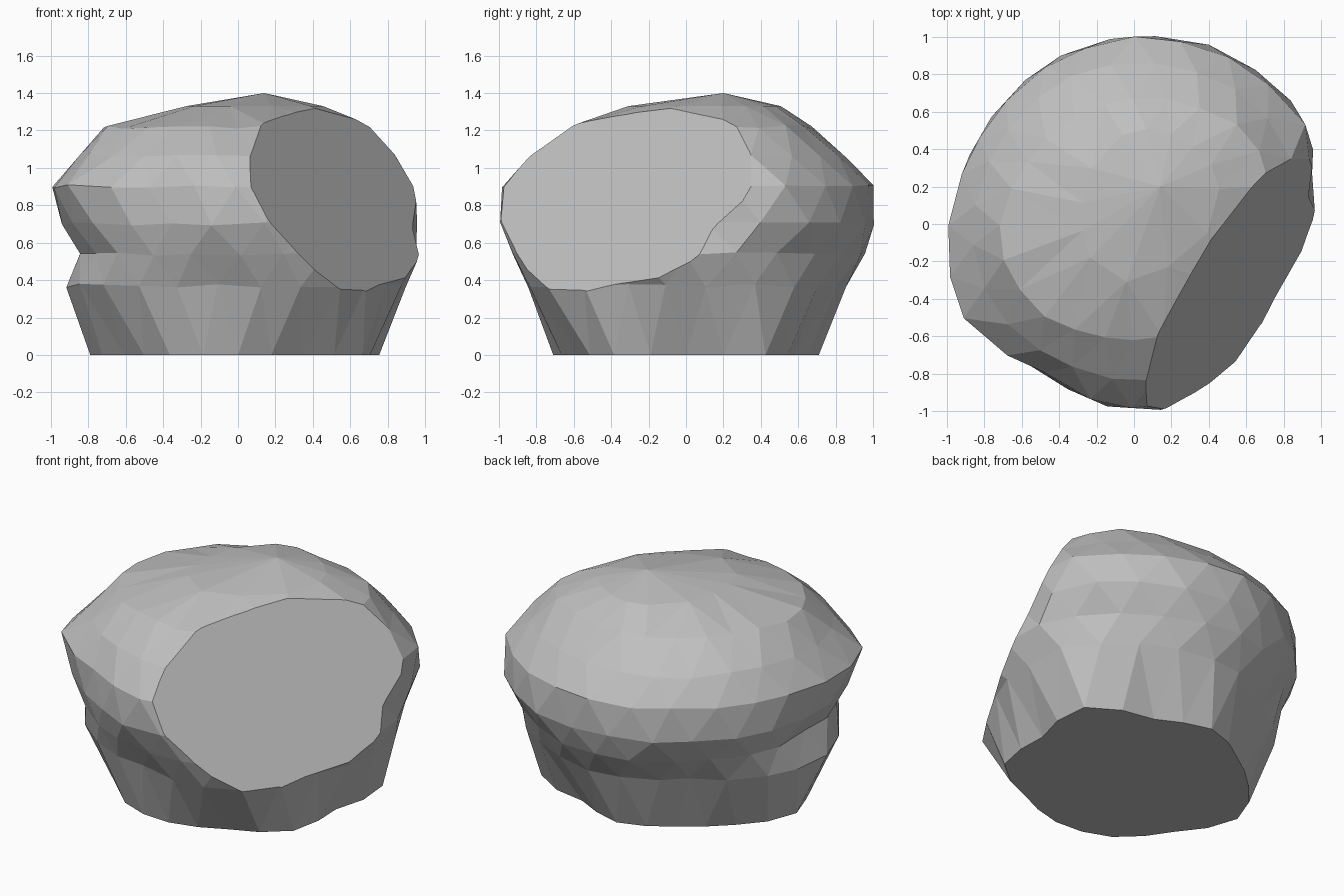
import bpy
import bmesh
import math
import random
from mathutils import Vector

random.seed(4)
SEGMENTS = 24

default_cube = bpy.data.objects.get("Cube")
if default_cube:
    bpy.data.objects.remove(default_cube, do_unlink=True)

# Stone colour
stone = bpy.data.materials.new("grey stone")
stone.use_nodes = True
grey = (0.52, 0.52, 0.52, 1)
stone.diffuse_color = grey
stone.node_tree.nodes["Principled BSDF"].inputs["Base Color"].default_value = grey

# Cross-sections: height, then radius in hundredths every thirty degrees from +x
sections = [
    (0.00, "70 85 67 71 64 68 79 70 73 71 68 77"),
    (0.37, "89 94 87 86 78 84 93 91 84 83 92 85"),
    (0.54, "98 98 95 95 89 87 85 89 90 92 98 98"),
    (0.70, "91 107 104 101 97 95 94 97 94 101 99 99"),
    (0.90, "92 105 102 100 96 95 99 103 93 99 99 99"),
    (1.06, "89 91 89 87 85 85 86 86 83 84 90 93"),
    (1.22, "71 78 72 67 65 66 71 71 65 62 64 66"),
    (1.33, "42 51 52 50 40 31 28 29 31 31 29 32"),
]


def radius_at(values, turn):
    """Smoothly interpolate a closed list of radii, turn running from 0 to 1."""
    count = len(values)
    place = (turn % 1) * count
    i, t = int(place), place % 1
    a, b, c, d = (values[(i + k) % count] for k in (-1, 0, 1, 2))
    return b + t / 2 * (c - a + t * (2*a - 5*b + 4*c - d + t * (3*(b - c) + d - a)))


def jitter(size):
    return random.uniform(-size, size)


def add_section(bm, index, height, text):
    values = [int(word) / 100 for word in text.split()]
    ring = []
    wobble = 0 if index in (0, len(sections) - 1) else 0.01
    for step in range(SEGMENTS):
        turn = (step + 0.5 * (index % 2) + jitter(wobble * 8)) / SEGMENTS
        angle = turn * math.tau
        r = radius_at(values, turn) + jitter(wobble)
        z = height + jitter(wobble)
        ring.append(bm.verts.new((r * math.cos(angle), r * math.sin(angle), z)))
    return ring


def bridge(bm, lower, upper, shifted):
    """Join two staggered rings with a strip of triangles."""
    for i in range(SEGMENTS):
        j = (i + 1) % SEGMENTS
        if shifted:
            bm.faces.new((lower[i], upper[j], upper[i]))
            bm.faces.new((lower[i], lower[j], upper[j]))
        else:
            bm.faces.new((lower[i], lower[j], upper[i]))
            bm.faces.new((lower[j], upper[j], upper[i]))


def slice_flat(bm, point, normal):
    """Slice off everything beyond a plane and close it with one flat face."""
    geometry = bm.verts[:] + bm.edges[:] + bm.faces[:]
    bmesh.ops.bisect_plane(bm, geom=geometry, plane_co=point, plane_no=normal,
                           clear_outer=True)
    rim = [edge for edge in bm.edges if edge.is_boundary]
    bmesh.ops.holes_fill(bm, edges=rim, sides=0)


# Faceted body
bm = bmesh.new()
rings = [add_section(bm, i, *section) for i, section in enumerate(sections)]
for i in range(len(rings) - 1):
    bridge(bm, rings[i], rings[i + 1], i % 2 == 1)

# Low crown and flat underside
crown = bm.verts.new((0.14, 0.2, 1.4))
for i in range(SEGMENTS):
    bm.faces.new((rings[-1][i], rings[-1][(i + 1) % SEGMENTS], crown))
bm.faces.new(list(reversed(rings[0])))
bmesh.ops.remove_doubles(bm, verts=rings[-1], dist=0.13)

# Broad cleaved face on the front left
cleave = Vector((0.76, -0.5, 0.44)).normalized()
slice_flat(bm, cleave * 0.925, cleave)

bmesh.ops.remove_doubles(bm, verts=bm.verts[:], dist=0.012)
bmesh.ops.recalc_face_normals(bm, faces=bm.faces[:])
mesh = bpy.data.meshes.new("boulder")
bm.to_mesh(mesh)
bm.free()
mesh.materials.append(stone)
boulder = bpy.data.objects.new("boulder", mesh)
bpy.context.collection.objects.link(boulder)
